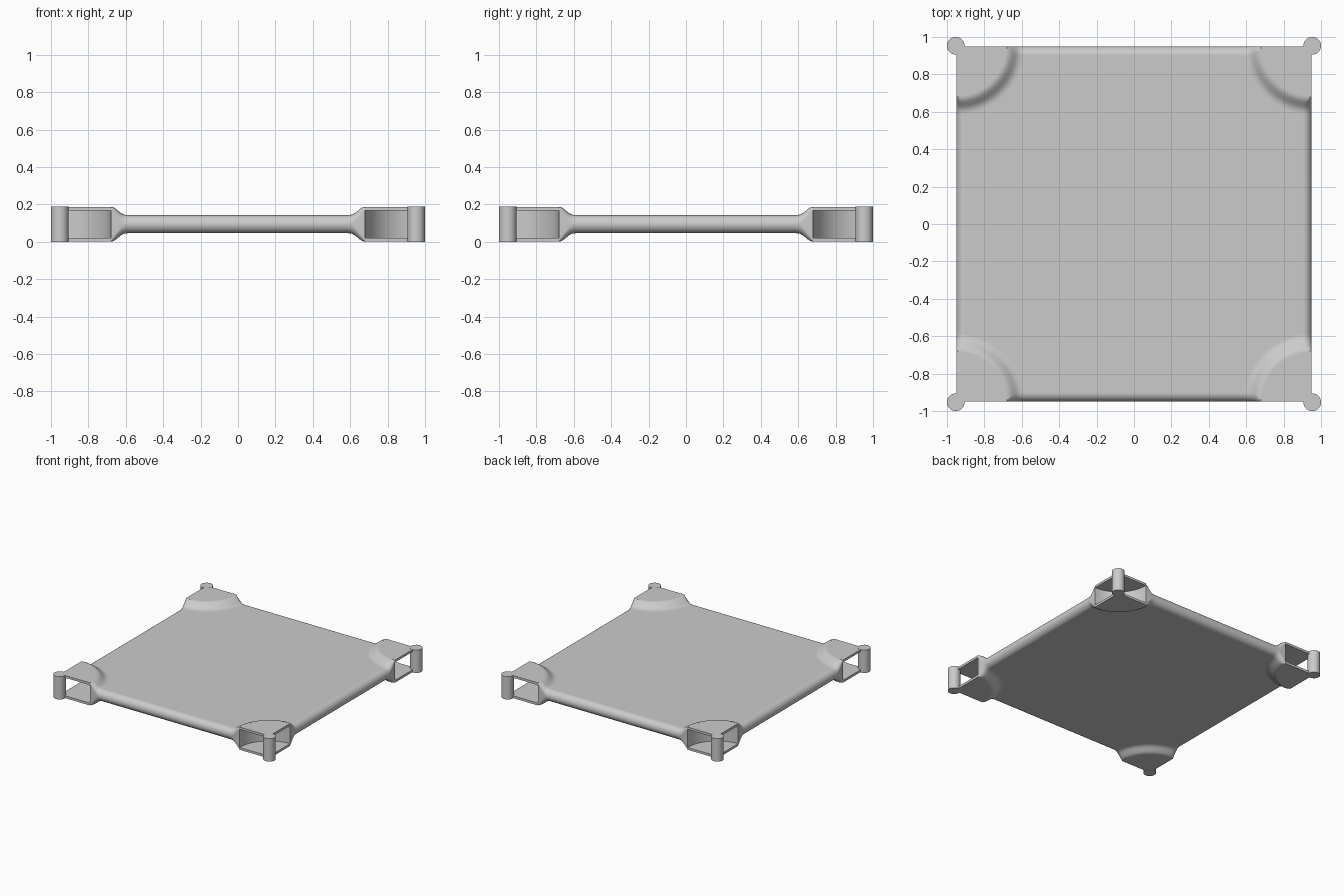
import bpy, bmesh, math
from mathutils import Vector, Matrix

if "Cube" in bpy.data.objects:
    bpy.data.objects.remove(bpy.data.objects["Cube"])

EDGE = 0.95        # half width of the slab
MID = 0.094        # height of the middle plane
POCKET = 0.27      # radius of the corner pockets
FILLET, ARC = 6, 16

grey = bpy.data.materials.new("plain grey")
grey.use_nodes = True
colour = (0.6, 0.6, 0.6, 1)
grey.diffuse_color = colour
grey.node_tree.nodes["Principled BSDF"].inputs["Base Color"].default_value = colour


def finish(bm, name):
    bmesh.ops.remove_doubles(bm, verts=bm.verts, dist=0.0002)
    bmesh.ops.recalc_face_normals(bm, faces=bm.faces)
    mesh = bpy.data.meshes.new(name)
    bm.to_mesh(mesh)
    bm.free()
    mesh.materials.append(grey)
    obj = bpy.data.objects.new(name, mesh)
    bpy.context.collection.objects.link(obj)
    bpy.ops.object.select_all(action='DESELECT')
    obj.select_set(True)
    bpy.context.view_layer.objects.active = obj
    bpy.ops.object.shade_smooth_by_angle(angle=math.radians(35))
    return obj


def place(k, u, v, z):
    """Corner coordinates (inward u, v) to model space for corner k."""
    return Matrix.Rotation(k * math.pi / 2, 3, 'Z') @ Vector((EDGE - u, EDGE - v, MID + z))


def section(r, h, e):
    """Half cross-section at radius r: rounded edge, arc, rounded edge."""
    side = []
    for i in range(FILLET + 1):
        a = i / FILLET * math.pi / 2
        d = e * (1 - math.cos(a))
        side.append((math.sqrt(r * r - d * d), d, h - e + e * math.sin(a)))
    start = math.asin(e / r)
    span = math.pi / 2 - 2 * start
    arc = [(r * math.cos(start + span * j / ARC), r * math.sin(start + span * j / ARC), h)
           for j in range(1, ARC)]
    return side + arc + [(v, u, z) for u, v, z in reversed(side)]


# Slab with flared corners: radius, half height, edge rounding
rings = [(POCKET, 0.093, 0.008), (0.28, 0.092, 0.02), (0.29, 0.088, 0.03),
         (0.30, 0.082, 0.038), (0.31, 0.074, 0.043), (0.32, 0.066, 0.046),
         (0.33, 0.058, 0.048), (0.345, 0.051, 0.048), (0.365, 0.048, 0.048)]
bm = bmesh.new()
feet = []
for k in range(4):
    grid = [[[bm.verts.new(place(k, u, v, s * z)) for u, v, z in section(*ring)]
             for ring in rings] for s in (1, -1)]
    top, bottom = grid
    for half in grid:
        for a, b in zip(half, half[1:]):
            for j in range(len(a) - 1):
                bm.faces.new((a[j], a[j + 1], b[j + 1], b[j]))
    for i in range(len(rings) - 1):
        for j in (0, -1):
            bm.faces.new((top[i][j], top[i + 1][j], bottom[i + 1][j], bottom[i][j]))
    for j in range(len(top[0]) - 1):     # curved pocket wall
        bm.faces.new((top[0][j], top[0][j + 1], bottom[0][j + 1], bottom[0][j]))
    feet.append((top[-1], bottom[-1]))

for s in (0, 1):
    outline = []
    for k in range(4):
        a, b = feet[k][s], feet[(k + 1) % 4][s]
        for j in range(FILLET):          # rounded straight edges
            bm.faces.new((a[j], a[j + 1], b[-2 - j], b[-1 - j]))
        outline += reversed(a[FILLET:len(a) - FILLET])
    bm.faces.new(outline)
slab = finish(bm, "slab")
weighted = slab.modifiers.new("even_normals", 'WEIGHTED_NORMAL')
weighted.keep_sharp = True

for k in range(4):
    # Thin quarter-round plates above and below each pocket
    for name, lo, hi in (("upper_plate", 0.074, 0.093), ("lower_plate", -0.093, -0.074)):
        bm = bmesh.new()
        angles = [j / ARC * math.pi / 2 for j in range(ARC + 1)]
        rim = [(0, 0)] + [(POCKET * math.cos(a), POCKET * math.sin(a)) for a in angles]
        face = bm.faces.new([bm.verts.new(place(k, u, v, lo)) for u, v in rim])
        out = bmesh.ops.extrude_face_region(bm, geom=[face])
        moved = [g for g in out["geom"] if isinstance(g, bmesh.types.BMVert)]
        bmesh.ops.translate(bm, verts=moved, vec=(0, 0, hi - lo))
        finish(bm, f"{name}_{k + 1}")

    # Round corner post
    bm = bmesh.new()
    bmesh.ops.create_cone(bm, cap_ends=True, segments=32, radius1=0.047, radius2=0.047,
                          depth=2 * MID, matrix=Matrix.Translation(place(k, -0.003, -0.003, 0)))
    finish(bm, f"corner_post_{k + 1}")
